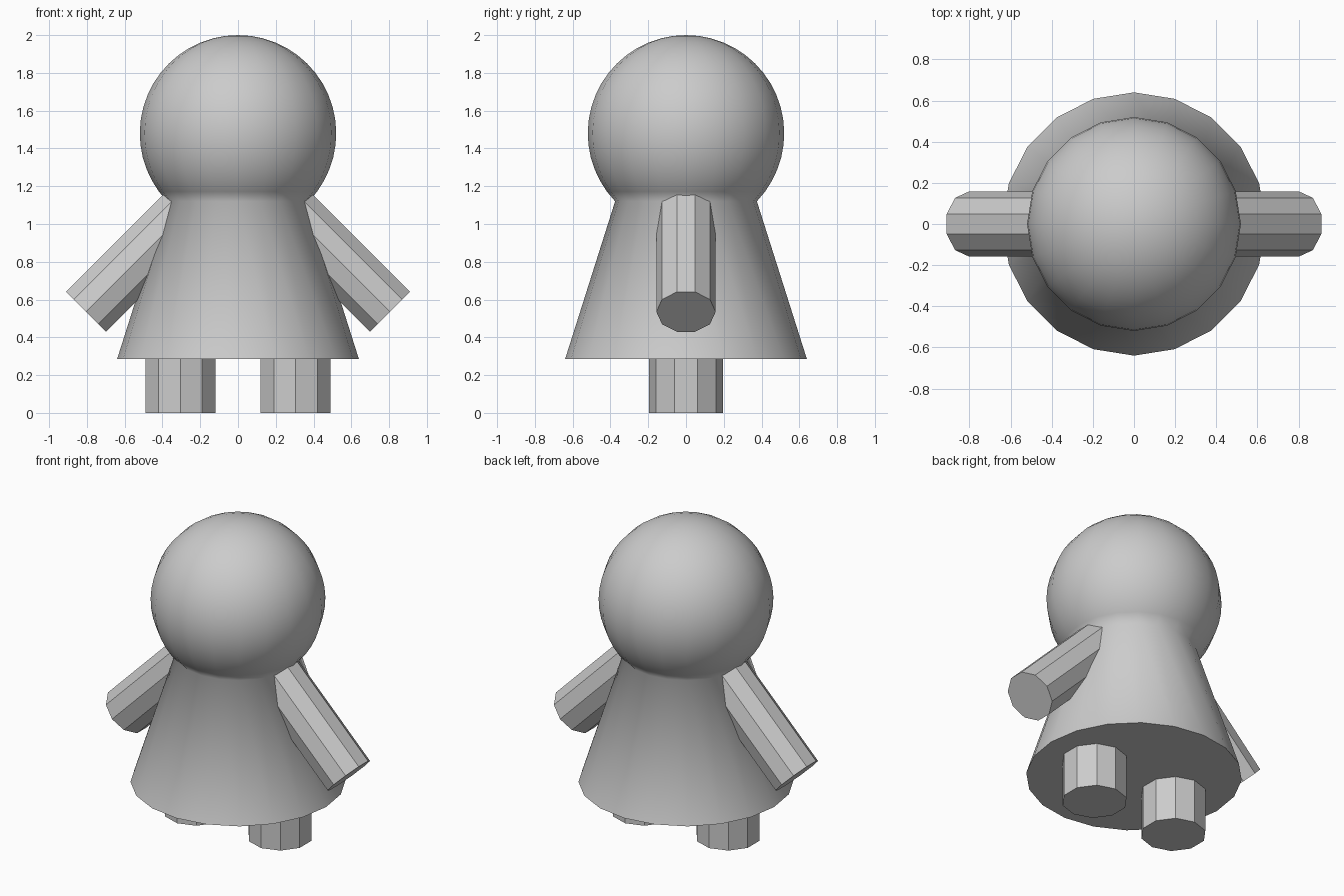
import bpy, bmesh
from math import sin, cos, pi, radians, acos
from mathutils import Vector

if "Cube" in bpy.data.objects:
    bpy.data.objects.remove(bpy.data.objects["Cube"])


def lathe(name, profile, steps):
    """Spin an (r, z) profile round the z axis."""
    bm = bmesh.new()
    verts = [bm.verts.new((r, 0, z)) for r, z in profile]
    edges = [bm.edges.new(pair) for pair in zip(verts, verts[1:])]
    bmesh.ops.spin(bm, geom=verts + edges, cent=(0, 0, 0), axis=(0, 0, 1),
                   angle=2 * pi, steps=steps)
    bmesh.ops.remove_doubles(bm, verts=bm.verts, dist=1e-4)
    bmesh.ops.recalc_face_normals(bm, faces=bm.faces)
    mesh = bpy.data.meshes.new(name)
    bm.to_mesh(mesh)
    bm.free()
    obj = bpy.data.objects.new(name, mesh)
    bpy.context.collection.objects.link(obj)
    return obj


def limb(name, start, end, radius):
    """Ten-sided flat-shaded cylinder between two points in the xz plane."""
    a, b = Vector(start), Vector(end)
    d = b - a
    bpy.ops.mesh.primitive_cylinder_add(
        vertices=10, radius=radius, depth=d.length, location=(a + b) / 2,
        rotation=(0, Vector((0, 0, 1)).angle(d) * (1 if d.x >= 0 else -1), 0))
    bpy.context.object.name = name


# Head and flared body in one smooth turned shape
R, CZ, NECK = 0.52, 1.48, 1.12
sweep = acos((NECK - CZ) / R)
profile = [(R * sin(sweep * i / 18), CZ + R * cos(sweep * i / 18)) for i in range(19)]
profile += [(0.64, 0.285), (0, 0.285)]
body = lathe("head_and_body", profile, 20)
bpy.context.view_layer.objects.active = body
body.select_set(True)
bpy.ops.object.shade_smooth_by_angle(angle=radians(75))

# Arms and legs on both sides
for side, s in (("left", 1), ("right", -1)):
    limb(side + "_arm", (s * 0.805, 0, 0.535), (s * 0.25, 0, 1.09), 0.157)
    limb(side + "_leg", (s * 0.305, 0, 0), (s * 0.305, 0, 0.29), 0.195)
